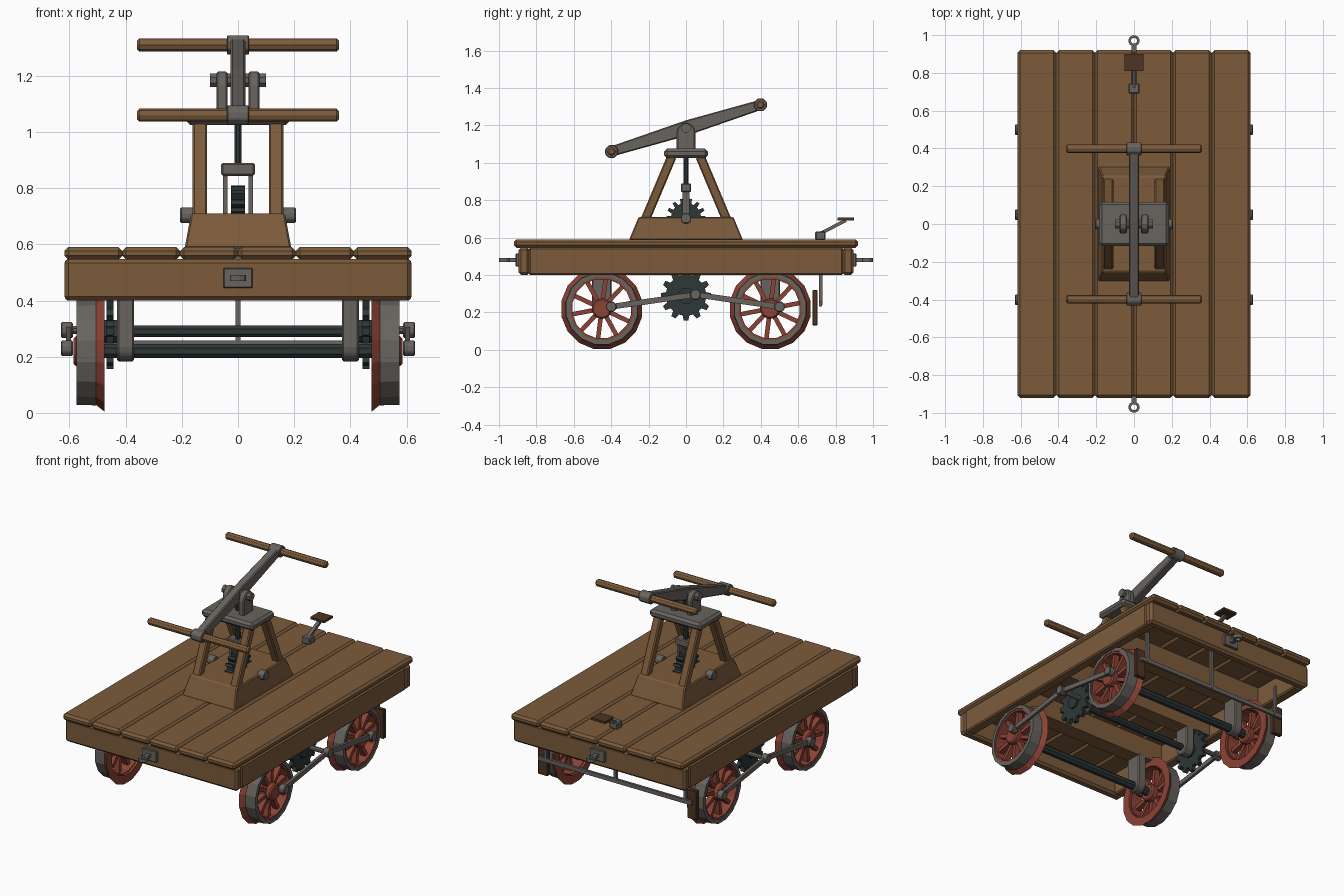
import bpy, bmesh
from math import pi, sin, cos, atan2
from mathutils import Vector, Matrix

if "Cube" in bpy.data.objects:
    bpy.data.objects.remove(bpy.data.objects["Cube"])


def material(name, rgb):
    m = bpy.data.materials.new(name)
    m.use_nodes = True
    m.diffuse_color = (*rgb, 1)
    node = next(n for n in m.node_tree.nodes if n.type == 'BSDF_PRINCIPLED')
    node.inputs["Base Color"].default_value = (*rgb, 1)
    node.inputs["Roughness"].default_value = 0.8
    return m


WOOD = material("brown wood", (0.20, 0.105, 0.044))
DARK = material("dark wood", (0.075, 0.035, 0.016))
STEEL = material("grey steel", (0.14, 0.127, 0.114))
RED = material("red paint", (0.26, 0.056, 0.036))
IRON = material("dark iron", (0.027, 0.038, 0.038))


def finish(name, bm, mat, bevel=0):
    bmesh.ops.recalc_face_normals(bm, faces=bm.faces)
    mesh = bpy.data.meshes.new(name)
    bm.to_mesh(mesh)
    bm.free()
    mesh.materials.append(mat)
    ob = bpy.data.objects.new(name, mesh)
    bpy.context.collection.objects.link(ob)
    if bevel:
        mod = ob.modifiers.new("Bevel", 'BEVEL')
        mod.width, mod.segments = bevel, 1
    return ob


def box(name, centre, size, mat, bevel=0, taper=None):
    bm = bmesh.new()
    bmesh.ops.create_cube(bm, size=1)
    for v in bm.verts:
        if taper and v.co.z > 0:
            v.co.x *= taper[0]
            v.co.y *= taper[1]
        v.co = Vector(a * b for a, b in zip(v.co, size)) + Vector(centre)
    return finish(name, bm, mat, bevel)


def add_bar(bm, x, p, q, wide, thick):
    """Square bar in the plane of the given x, between two (y, z) points."""
    dy, dz = q[0] - p[0], q[1] - p[1]
    mid = Vector((x, (p[0] + q[0]) / 2, (p[1] + q[1]) / 2))
    length = Vector((dy, dz)).length
    m = (Matrix.Translation(mid) @ Matrix.Rotation(-atan2(dy, dz), 4, 'X')
         @ Matrix.Diagonal((wide, thick, length, 1)))
    bmesh.ops.create_cube(bm, size=1, matrix=m)


def bar(name, x, p, q, wide, thick, mat, bevel=0):
    bm = bmesh.new()
    add_bar(bm, x, p, q, wide, thick)
    return finish(name, bm, mat, bevel)


def rod(name, p, q, r, mat, sides=8, bevel=0):
    p, q = Vector(p), Vector(q)
    d = q - p
    m = (Matrix.Translation((p + q) / 2) @ d.to_track_quat('Z', 'Y').to_matrix().to_4x4()
         @ Matrix.Rotation(pi / sides, 4, 'Z'))
    bm = bmesh.new()
    bmesh.ops.create_cone(bm, cap_ends=True, segments=sides, radius1=r, radius2=r,
                          depth=d.length, matrix=m)
    return finish(name, bm, mat, bevel)


def ring(name, centre, profile, mat, axis='X', sides=16):
    """Closed (radius, offset) section turned about an axis."""
    bm = bmesh.new()
    rows = []
    for i in range(sides):
        a = 2 * pi * (i + 0.5) / sides
        row = []
        for r, h in profile:
            u, v = r * cos(a), r * sin(a)
            co = (h, u, v) if axis == 'X' else (u, v, h)
            row.append(bm.verts.new(Vector(co) + Vector(centre)))
        rows.append(row)
    n = len(profile)
    for i in range(sides):
        a, b = rows[i], rows[(i + 1) % sides]
        for j in range(n):
            k = (j + 1) % n
            bm.faces.new((a[j], a[k], b[k], b[j]))
    return finish(name, bm, mat)


def prism(name, x0, x1, points, mat, bevel=0):
    """Outline of (y, z) points extruded from x0 to x1."""
    bm = bmesh.new()
    face = bm.faces.new([bm.verts.new((x0, y, z)) for y, z in points])
    out = bmesh.ops.extrude_face_region(bm, geom=[face])
    moved = [g for g in out["geom"] if isinstance(g, bmesh.types.BMVert)]
    bmesh.ops.translate(bm, verts=moved, vec=(x1 - x0, 0, 0))
    return finish(name, bm, mat, bevel)


def arch(y, z, r, base, up=1):
    arc = [(y + r * cos(pi * i / 6), z + up * r * sin(pi * i / 6)) for i in range(7)]
    return [(y + r, base)] + arc + [(y - r, base)]


def gear(name, x0, x1, y, z, root, tip, teeth):
    pts = []
    for i in range(teeth):
        for step, r in ((-0.32, root), (-0.18, tip), (0.18, tip), (0.32, root)):
            a = 2 * pi * (i + step) / teeth
            pts.append((y + r * cos(a), z + r * sin(a)))
    return prism(name, x0, x1, pts, IRON)


# Deck planks and the frame below
for i in range(6):
    x = (i - 2.5) * 0.206
    box(f"deck_plank_{i + 1}", (x, 0, 0.568), (0.206, 1.84, 0.045), WOOD, 0.014)
for s in (-1, 1):
    box("end_beam", (0, s * 0.865, 0.474), (1.235, 0.06, 0.148), WOOD, 0.014)
    box("side_beam", (s * 0.583, 0, 0.474), (0.066, 1.68, 0.148), WOOD, 0.008)
for y in (-0.45, 0, 0.45):
    box("cross_beam", (0, y, 0.48), (1.11, 0.1, 0.13), WOOD)

# Couplers at both ends
for s in (-1, 1):
    box("coupler_plate", (0, s * 0.9, 0.48), (0.105, 0.022, 0.072), STEEL, 0.004)
    box("coupler_shank", (0, s * 0.925, 0.48), (0.026, 0.05, 0.022), STEEL)
    ring("coupler_eye", (0, s * 0.97, 0.48),
         [(0.03, -0.011), (0.03, 0.011), (0.016, 0.011), (0.016, -0.011)], STEEL, 'Z', 12)

# Wheels, axles and axle hangers
WHEEL_Z, CRANK = 0.22, 0.05
for y in (-0.45, 0.45):
    rod("axle", (-0.5, y, WHEEL_Z), (0.5, y, WHEEL_Z), 0.027, IRON)
    for s in (-1, 1):
        c = (0, y, WHEEL_Z)
        ring("wheel_tyre", c, [(0.172, s * 0.505), (0.197, s * 0.505),
                               (0.195, s * 0.575), (0.172, s * 0.575)], STEEL)
        ring("wheel_flange", c, [(0.165, s * 0.475), (0.22, s * 0.475),
                                 (0.196, s * 0.505), (0.165, s * 0.505)], RED)
        ring("wheel_rim", c, [(0.16, s * 0.49), (0.173, s * 0.49),
                              (0.173, s * 0.57), (0.16, s * 0.57)], RED)
        rod("wheel_hub", (s * 0.48, y, WHEEL_Z), (s * 0.585, y, WHEEL_Z), 0.055, RED, 12, 0.008)
        bm = bmesh.new()
        for i in range(10):
            a = 2 * pi * (i + 0.3) / 10
            ends = [(y + r * cos(a), WHEEL_Z + r * sin(a)) for r in (0.04, 0.168)]
            add_bar(bm, s * 0.535, *ends, 0.035, 0.024)
        finish("wheel_spokes", bm, RED)
        prism("axle_hanger", s * 0.37, s * 0.43, arch(y, 0.235, 0.052, 0.43, -1), STEEL, 0.006)

# Drive gears, shaft, cranks and coupling rods
GEAR_Z = 0.29
rod("drive_shaft", (-0.48, 0, GEAR_Z), (0.48, 0, GEAR_Z), 0.022, IRON)
for s in (-1, 1):
    gear("drive_gear", s * 0.443, s * 0.468, 0, GEAR_Z, 0.108, 0.135, 12)
    rod("drive_gear_hub", (s * 0.43, 0, GEAR_Z), (s * 0.482, 0, GEAR_Z), 0.045, IRON)
    prism("shaft_hanger", s * 0.37, s * 0.43, arch(0, GEAR_Z, 0.05, 0.43, -1), STEEL, 0.006)
    pins = [(-0.45 + CRANK, 0.23), (CRANK, 0.295), (0.45 + CRANK, 0.23)]
    for y, z in pins:
        rod("crank_boss", (s * 0.588, y, z), (s * 0.63, y, z), 0.03, STEEL, 8, 0.004)
    rod("gear_crank_pin", (s * 0.46, *pins[1]), (s * 0.6, *pins[1]), 0.015, STEEL)
    for a, b in ((0, 1), (1, 2)):
        bar("coupling_rod", s * 0.604, pins[a], pins[b], 0.018, 0.03, STEEL)

# Brake bar, shoes and pedal
box("brake_bar", (0, 0.72, 0.245), (1.1, 0.016, 0.026), STEEL)
box("brake_post", (0, 0.72, 0.42), (0.018, 0.018, 0.36), STEEL)
for s in (-1, 1):
    box("brake_shoe", (s * 0.535, 0.69, 0.225), (0.07, 0.028, 0.19), DARK, 0.004)
    box("brake_hanger", (s * 0.5, 0.72, 0.34), (0.018, 0.018, 0.2), STEEL)
box("pedal_mount", (0, 0.718, 0.61), (0.06, 0.055, 0.045), STEEL, 0.006)
bar("pedal_arm", 0, (0.725, 0.625), (0.855, 0.692), 0.022, 0.018, STEEL)
box("pedal", (0, 0.855, 0.699), (0.1, 0.088, 0.014), DARK)

# Tower: base, legs and top plate
box("tower_base", (0, 0, 0.648), (0.38, 0.61, 0.124), WOOD, 0.006, (0.88, 0.83))
for sx in (-1, 1):
    for sy in (-1, 1):
        bar("tower_leg", sx * 0.136, (sy * 0.22, 0.69), (sy * 0.075, 1.035), 0.053, 0.05, WOOD, 0.007)
    rod("base_bearing", (sx * 0.155, 0, 0.703), (sx * 0.206, 0, 0.703), 0.03, STEEL, 8, 0.004)
box("tower_plate", (0, 0, 1.05), (0.37, 0.235, 0.05), STEEL, 0.015)

# Pump linkage inside the tower
gear("pump_gear", -0.025, 0.025, 0, 0.705, 0.08, 0.105, 14)
rod("pump_rod", (0, 0, 0.87), (0, 0, 1.18), 0.014, IRON)
box("crosshead", (0, 0, 0.867), (0.12, 0.056, 0.046), STEEL, 0.006)
for s in (-1, 1):
    bar("crank_link", s * 0.045, (0, 0.70), (0, 0.86), 0.016, 0.036, STEEL)

# Pivot brackets, rocking beam and handles
PIVOT_Z = 1.185
for s in (-1, 1):
    prism("pivot_bracket", s * 0.037, s * 0.077, arch(0, 1.165, 0.05, 1.07), STEEL, 0.006)
rod("pivot_pin", (-0.1, 0, PIVOT_Z), (0.1, 0, PIVOT_Z), 0.026, STEEL)
outline = [(-0.4, -0.028), (0, -0.042), (0.4, -0.028), (0.4, 0.028), (0, 0.042), (-0.4, 0.028)]
slope = 0.25 / 0.8
prism("rocking_beam", -0.026, 0.026, [(y, PIVOT_Z + y * slope + t) for y, t in outline], STEEL, 0.006)
for s in (-1, 1):
    y, z = s * 0.398, PIVOT_Z + s * 0.125
    rod("handle_socket", (-0.04, y, z), (0.04, y, z), 0.037, STEEL, 8, 0.004)
    rod("handle", (-0.36, y, z), (0.36, y, z), 0.025, WOOD, 8, 0.009)
